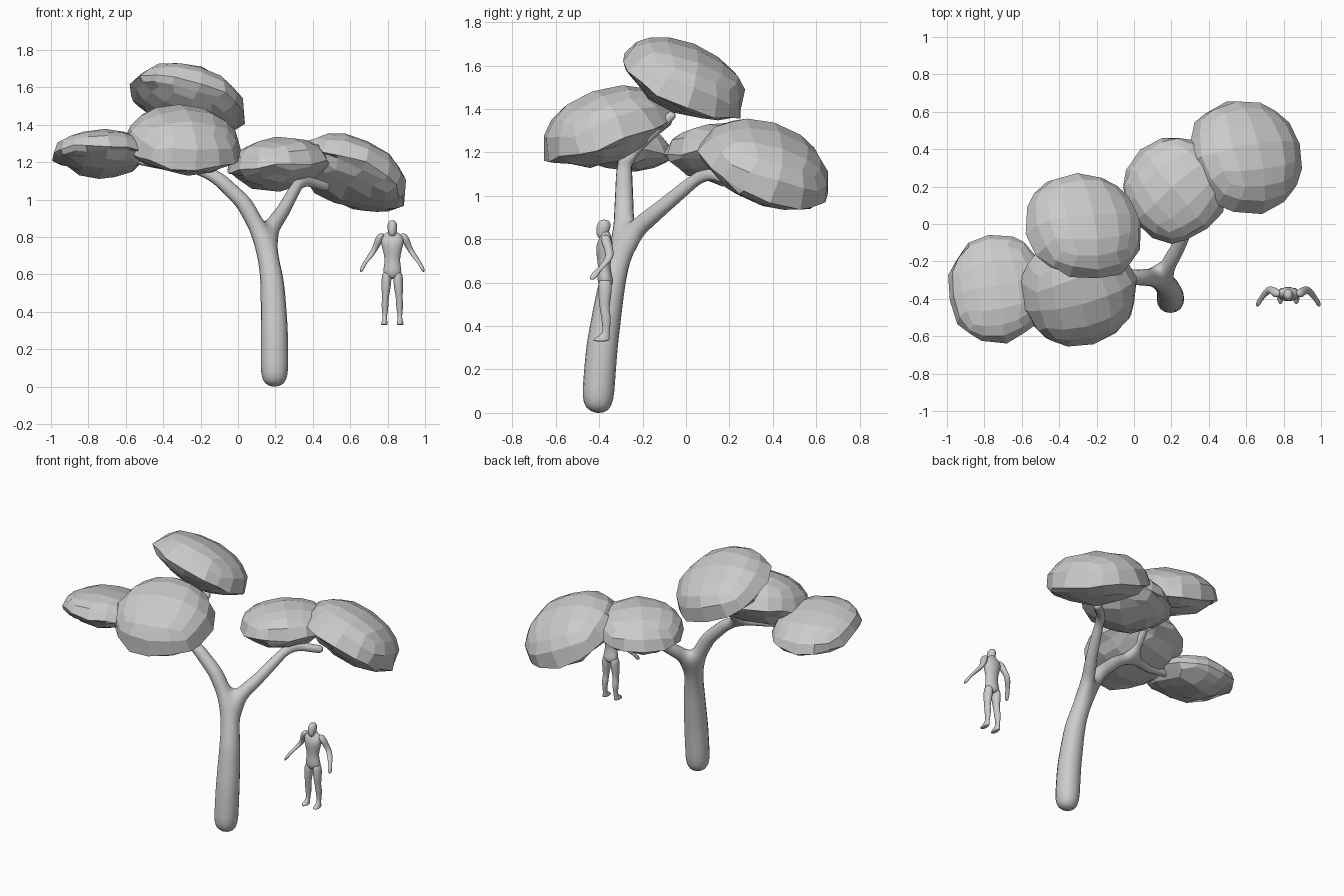
import bpy, bmesh, math, random
from mathutils import Vector, Matrix

random.seed(4)


def add_object(name, bm):
    mesh = bpy.data.meshes.new(name)
    bm.to_mesh(mesh)
    bm.free()
    ob = bpy.data.objects.new(name, mesh)
    bpy.context.collection.objects.link(ob)
    return ob


# Trunk and branches: skinned skeleton, (x, y, z, radius)
nodes = [
    (0.195, -0.412, 0.06, 0.080), (0.195, -0.388, 0.30, 0.079),
    (0.183, -0.345, 0.58, 0.068), (0.138, -0.288, 0.80, 0.056),
    (0.03, -0.285, 0.985, 0.046), (-0.10, -0.285, 1.11, 0.040),
    (-0.22, -0.28, 1.175, 0.034), (-0.18, -0.05, 1.385, 0.022),
    (-0.40, -0.33, 1.185, 0.026), (-0.65, -0.35, 1.23, 0.022),
    (0.235, -0.13, 0.93, 0.039), (0.335, 0.085, 1.11, 0.030),
    (0.32, 0.15, 1.18, 0.02), (0.485, 0.225, 1.065, 0.026),
]
links = [(0, 1), (1, 2), (2, 3), (3, 4), (4, 5), (5, 6), (6, 7), (6, 8),
         (8, 9), (3, 10), (10, 11), (11, 12), (11, 13)]
mesh = bpy.data.meshes.new("trunk")
mesh.from_pydata([n[:3] for n in nodes], links, [])
trunk = bpy.data.objects.new("trunk", mesh)
bpy.context.collection.objects.link(trunk)
skin = trunk.modifiers.new("Skin", 'SKIN')
skin.branch_smoothing = 0.4
skin.use_smooth_shade = True
for sv, n in zip(mesh.skin_vertices[0].data, nodes):
    sv.radius = (n[3], n[3])
    sv.use_root = False
mesh.skin_vertices[0].data[0].use_root = True
sub = trunk.modifiers.new("Subsurf", 'SUBSURF')
sub.levels = sub.render_levels = 2
graph = bpy.context.evaluated_depsgraph_get()
baked = bpy.data.meshes.new_from_object(trunk.evaluated_get(graph))
trunk.modifiers.clear()
trunk.data = baked

# Seat the rounded foot of the trunk exactly on the ground
low = min(v.co.z for v in baked.vertices)
for v in baked.vertices:
    if v.co.z < 0.3:
        v.co.z = 0.3 - (0.3 - v.co.z) * 0.3 / (0.3 - low)
for p in baked.polygons:
    p.use_smooth = True


# Foliage: faceted tilted domes with a sharp rim and a shallow, rough underside
def foliage(name, centre, rx, ry, up, down, normal, spin):
    bm = bmesh.new()
    bmesh.ops.create_cube(bm, size=2)
    bmesh.ops.subdivide_edges(bm, edges=bm.edges[:], cuts=3, use_grid_fill=True)
    tilt = Vector((0, 0, 1)).rotation_difference(Vector(normal)).to_matrix()
    turn = Matrix.Rotation(math.radians(spin), 3, 'Z')
    for v in bm.verts:
        d = turn @ v.co.normalized()
        rough = 0.005 if d.z > 0.1 else 0.013
        z = d.z * up if d.z > 0 else -d.z * d.z * down
        p = Vector((d.x * rx, d.y * ry, z))
        p += Vector([random.uniform(-rough, rough) for _ in range(3)])
        v.co = tilt @ p + Vector(centre)
    add_object(name, bm)


foliage("foliage_far_left", (-0.735, -0.35, 1.235), 0.265, 0.30, 0.13, 0.11, (0, 0.2, 1), 10)
foliage("foliage_left_front", (-0.30, -0.355, 1.268), 0.32, 0.315, 0.23, 0.12, (0.1, -0.34, 1), 15)
foliage("foliage_top", (-0.27, -0.02, 1.51), 0.32, 0.31, 0.19, 0.12, (0.3, 0.45, 1), 8)
foliage("foliage_right", (0.22, 0.185, 1.17), 0.28, 0.285, 0.165, 0.125, (-0.1, 0.05, 1), 40)
foliage("foliage_far_right", (0.59, 0.355, 1.105), 0.325, 0.32, 0.22, 0.12, (0.4, 0.42, 1), 12)


# Standing figure: lofts of horizontal rings, (x, y, z, rx, ry)
FX, FY = 0.825, -0.375


def loft(name, rings, side=1, n=10):
    bm = bmesh.new()
    rows = []
    for x, y, z, rx, ry in rings:
        rows.append([bm.verts.new((FX + side * x + rx * math.cos(2 * math.pi * i / n),
                                   FY + y + ry * math.sin(2 * math.pi * i / n), z))
                     for i in range(n)])
    for a, b in zip(rows, rows[1:]):
        for i in range(n):
            bm.faces.new((a[i], a[(i + 1) % n], b[(i + 1) % n], b[i]))
    bm.faces.new(rows[0])
    bm.faces.new(rows[-1])
    bmesh.ops.recalc_face_normals(bm, faces=bm.faces[:])
    for f in bm.faces:
        f.smooth = True
    ob = add_object(name, bm)
    s = ob.modifiers.new("Subsurf", 'SUBSURF')
    s.levels = s.render_levels = 2


loft("figure_torso", [
    (0, 0.005, 0.575, 0.022, 0.022), (0, 0.005, 0.60, 0.054, 0.040),
    (0, 0, 0.635, 0.050, 0.036), (0, -0.002, 0.68, 0.041, 0.029),
    (0, -0.002, 0.73, 0.054, 0.038), (0, 0, 0.775, 0.066, 0.042),
    (0, 0.005, 0.805, 0.062, 0.030), (0, 0.005, 0.825, 0.028, 0.022),
    (0, 0, 0.84, 0.020, 0.020)])
loft("figure_head", [
    (0, -0.006, 0.80, 0.014, 0.016), (0, -0.012, 0.815, 0.021, 0.027),
    (0, -0.007, 0.845, 0.028, 0.034), (0, -0.002, 0.872, 0.027, 0.034),
    (0, -0.002, 0.891, 0.014, 0.018)])
for side, label in ((-1, "left"), (1, "right")):
    loft("figure_leg_" + label, [
        (0.028, 0.003, 0.62, 0.024, 0.030), (0.031, 0.002, 0.575, 0.029, 0.035),
        (0.034, 0, 0.52, 0.025, 0.029), (0.037, 0, 0.475, 0.018, 0.022),
        (0.039, 0.008, 0.435, 0.021, 0.025), (0.040, 0.008, 0.385, 0.013, 0.017),
        (0.041, 0.004, 0.36, 0.013, 0.019), (0.042, -0.014, 0.342, 0.018, 0.038),
        (0.043, -0.018, 0.328, 0.021, 0.044)], side)
    loft("figure_arm_" + label, [
        (0.056, 0.004, 0.822, 0.014, 0.017), (0.068, 0.006, 0.795, 0.025, 0.027),
        (0.082, 0.018, 0.757, 0.021, 0.022), (0.100, 0.026, 0.725, 0.017, 0.019),
        (0.119, 0.010, 0.697, 0.018, 0.020), (0.147, -0.025, 0.66, 0.011, 0.014),
        (0.158, -0.045, 0.64, 0.013, 0.020), (0.168, -0.058, 0.612, 0.007, 0.014)], side)
